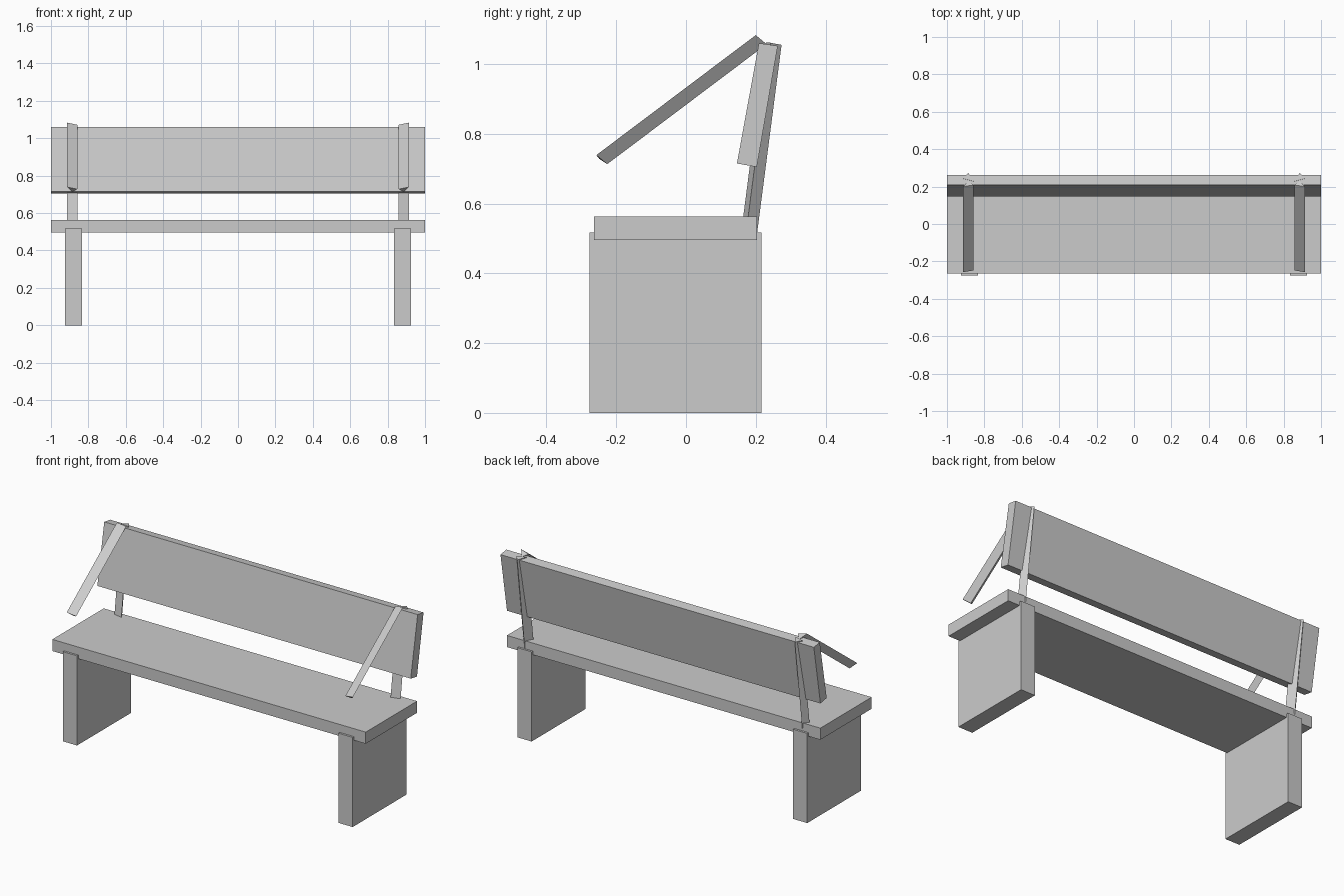
import bpy
import bmesh

if "Cube" in bpy.data.objects:
    bpy.data.objects.remove(bpy.data.objects["Cube"])

grey = bpy.data.materials.new("plain grey")
grey.diffuse_color = (0.6, 0.6, 0.6, 1)
grey.use_nodes = True
grey.node_tree.nodes["Principled BSDF"].inputs["Base Color"].default_value = grey.diffuse_color


def loft(name, ring_a, ring_b):
    """Closed solid between two matching end outlines."""
    bm = bmesh.new()
    a = [bm.verts.new(p) for p in ring_a]
    b = [bm.verts.new(p) for p in ring_b]
    n = len(a)
    bm.faces.new(a)
    bm.faces.new(b[::-1])
    for i in range(n):
        j = (i + 1) % n
        bm.faces.new((a[i], b[i], b[j], a[j]))
    bmesh.ops.recalc_face_normals(bm, faces=bm.faces)
    mesh = bpy.data.meshes.new(name)
    bm.to_mesh(mesh)
    bm.free()
    mesh.materials.append(grey)
    obj = bpy.data.objects.new(name, mesh)
    bpy.context.collection.objects.link(obj)
    return obj


def slab(name, x0, x1, outline):
    """Side outline (y, z) extruded along x."""
    return loft(name, [(x0, y, z) for y, z in outline],
                [(x1, y, z) for y, z in outline])


def rect(y0, y1, z0, z1):
    return [(y0, z0), (y1, z0), (y1, z1), (y0, z1)]


# Seat plank and leaning backrest
slab("seat", -1, 1, rect(-0.264, 0.204, 0.496, 0.563))
slab("backrest", -1, 1, [(0.146, 0.715), (0.203, 0.705),
                         (0.263, 1.052), (0.209, 1.06)])

X_IN, X_MID, X_OUT = 0.859, 0.886, 0.913
for side, s in (("left", -1), ("right", 1)):
    # Solid panel leg
    slab(side + "_leg", s * 0.834, s * 0.925, rect(-0.276, 0.216, 0, 0.517))

    # Triangular armrest: flat on top, ridge underneath
    low = [(s * X_OUT, -0.257, 0.739), (s * X_IN, -0.2485, 0.728),
           (s * X_MID, -0.226, 0.713)]
    high = [(x, y + 0.457, z + 0.344) for x, y, z in low]
    loft(side + "_armrest", low, high)

    # Triangular back post: flat in front, ridge behind
    top = [(s * X_IN, 0.229, 1.062), (s * X_OUT, 0.243, 1.061),
           (s * X_MID, 0.274, 1.055)]
    bottom = [(x, y - 0.0715, z - 0.55) for x, y, z in top]
    loft(side + "_back_post", top, bottom)
